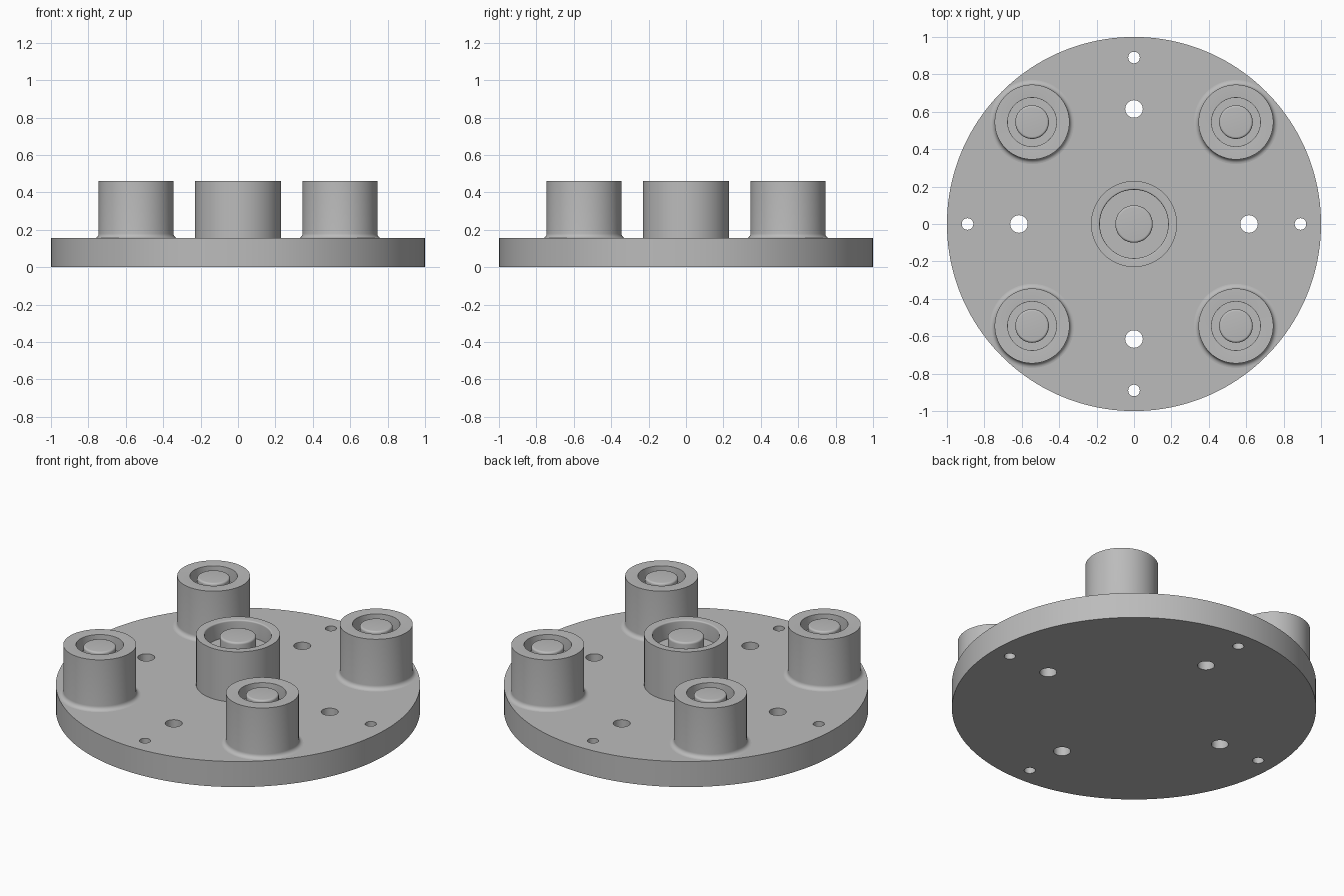
import bpy
import bmesh
from math import sin, cos, pi, radians

if "Cube" in bpy.data.objects:
    bpy.data.objects.remove(bpy.data.objects["Cube"], do_unlink=True)

PLATE_TOP = 0.155
BOSS_TOP = 0.46

grey = bpy.data.materials.new("machined_grey")
grey.use_nodes = True
grey.diffuse_color = (0.5, 0.5, 0.5, 1)
grey.node_tree.nodes["Principled BSDF"].inputs["Base Color"].default_value = (0.5, 0.5, 0.5, 1)


def lathe(name, profile, location=(0, 0, 0), steps=96):
    """Spin a radius/height profile about z; points on the axis become poles."""
    bm = bmesh.new()
    verts = [bm.verts.new((r, 0, z)) for r, z in profile]
    edges = [bm.edges.new(pair) for pair in zip(verts, verts[1:])]
    bmesh.ops.spin(bm, geom=verts + edges, axis=(0, 0, 1), cent=(0, 0, 0),
                   angle=2 * pi, steps=steps, use_duplicate=False)
    bmesh.ops.remove_doubles(bm, verts=bm.verts, dist=0.0002)
    bmesh.ops.recalc_face_normals(bm, faces=bm.faces)
    mesh = bpy.data.meshes.new(name)
    bm.to_mesh(mesh)
    bm.free()
    obj = bpy.data.objects.new(name, mesh)
    obj.location = location
    bpy.context.collection.objects.link(obj)
    mesh.materials.append(grey)
    return obj


def arc(r, z, radius, start, end, count=6):
    """Rounded corner in the profile plane, angles in degrees."""
    angles = [radians(start + (end - start) * i / count) for i in range(count + 1)]
    return [(r + radius * cos(a), z + radius * sin(a)) for a in angles]


def smooth(obj):
    bpy.ops.object.select_all(action="DESELECT")
    obj.select_set(True)
    bpy.context.view_layer.objects.active = obj
    bpy.ops.object.shade_smooth_by_angle(angle=radians(30))


def boss(name, location, outer, bore, pin, depth, base_fillet, lip):
    """Hollow post with a rounded pin standing in its bore."""
    floor = BOSS_TOP - depth
    if base_fillet:
        foot = arc(outer + base_fillet, PLATE_TOP + base_fillet, base_fillet, 270, 180)
    else:
        foot = [(outer, PLATE_TOP)]
    profile = foot + [(outer, BOSS_TOP)]
    profile += arc(bore + lip, BOSS_TOP - lip, lip, 90, 180)
    profile += [(bore, floor), (pin, floor)]
    profile += arc(pin - 0.012, BOSS_TOP - 0.017, 0.012, 0, 90)
    profile += [(0, BOSS_TOP - 0.005)]
    smooth(lathe(name, profile, location))


# Round base plate
plate = lathe("base_plate", [(0, 0), (1, 0), (1, PLATE_TOP), (0, PLATE_TOP)], steps=160)

# Through holes on the four axes
for distance, radius, label in ((0.615, 0.047, "inner"), (0.89, 0.031, "outer")):
    for i in range(4):
        a = i * pi / 2
        cutter = lathe(f"{label}_hole_cutter_{i + 1}",
                       [(0, -0.1), (radius, -0.1), (radius, 0.3), (0, 0.3)],
                       (distance * cos(a), distance * sin(a), 0), steps=32)
        cutter.hide_render = True
        bpy.context.view_layer.objects.active = plate
        cut = plate.modifiers.new("hole", "BOOLEAN")
        cut.object = cutter
        cut.solver = "EXACT"
        bpy.ops.object.modifier_apply(modifier=cut.name)
        bpy.data.objects.remove(cutter, do_unlink=True)
smooth(plate)

# Central post and four filleted corner posts
boss("center_post", (0, 0, 0), 0.23, 0.183, 0.1, 0.1, 0, 0.008)
for side, x in (("left", 0.545), ("right", -0.545)):
    for end, y in (("front", -0.545), ("back", 0.545)):
        boss(f"{end}_{side}_post", (x, y, 0), 0.2, 0.13, 0.09, 0.08, 0.025, 0.001)
